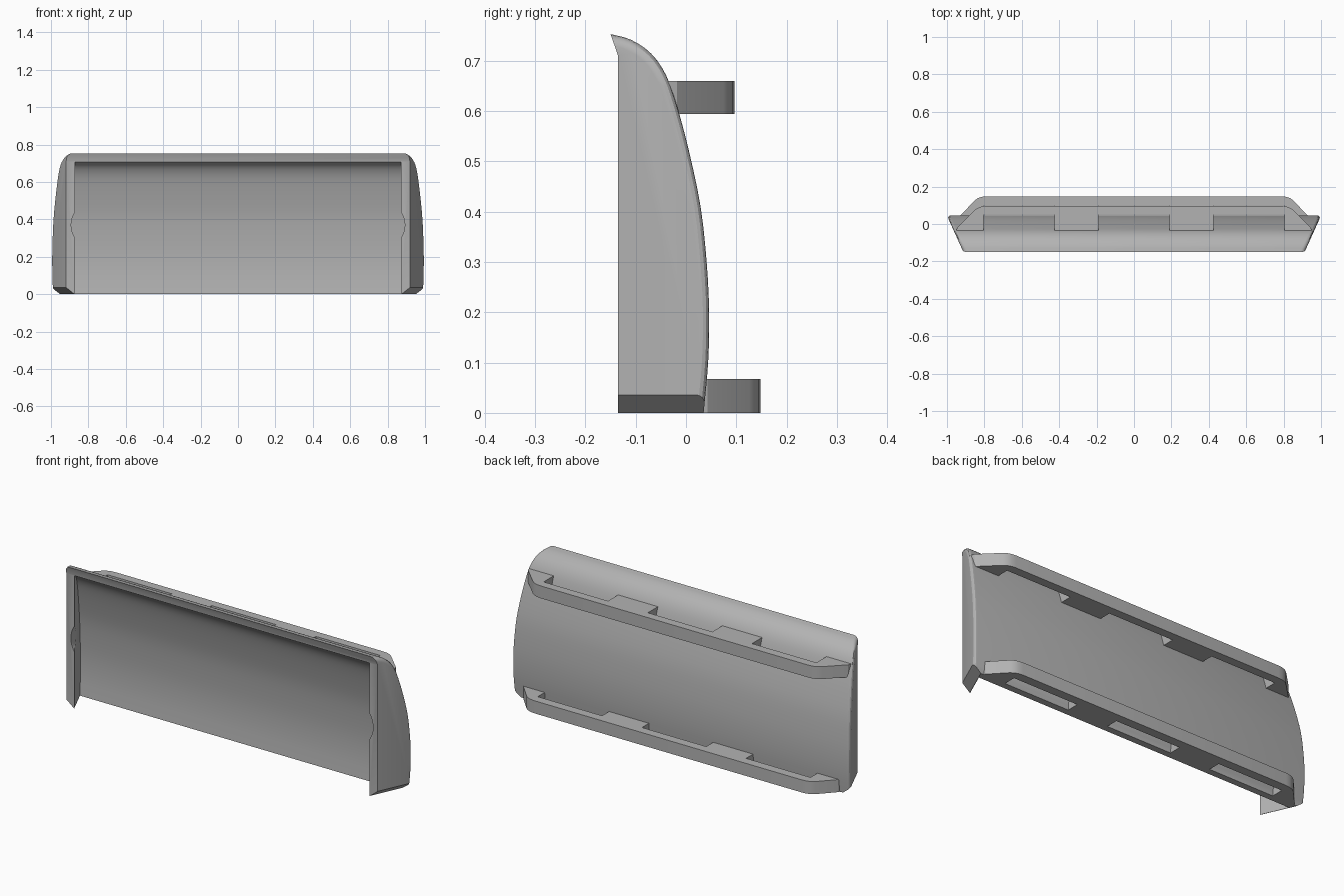
import bpy, bmesh, math
from mathutils import Vector

if "Cube" in bpy.data.objects:
    bpy.data.objects.remove(bpy.data.objects["Cube"], do_unlink=True)

grey = bpy.data.materials.new("plain grey")
grey.use_nodes = True
grey.diffuse_color = (0.45, 0.45, 0.45, 1)
grey.node_tree.nodes["Principled BSDF"].inputs["Base Color"].default_value = (0.45, 0.45, 0.45, 1)


def spline(pts, steps=3):
    """Smooth curve through a few points."""
    p = [Vector(q) for q in pts]
    p = [2 * p[0] - p[1]] + p + [2 * p[-1] - p[-2]]
    out = []
    for a, b, c, d in zip(p, p[1:], p[2:], p[3:]):
        for i in range(steps):
            t = i / steps
            out.append(0.5 * (2 * b + (c - a) * t + (2 * a - 5 * b + 4 * c - d) * t ** 2
                              + (3 * b - a - 3 * c + d) * t ** 3))
    return out + [p[-2]]


def prism(coords, direction):
    """Closed solid made by extruding a flat outline."""
    bm = bmesh.new()
    face = bm.faces.new([bm.verts.new(c) for c in coords])
    new = bmesh.ops.extrude_face_region(bm, geom=[face])["geom"]
    bmesh.ops.translate(bm, vec=direction, verts=[v for v in new if isinstance(v, bmesh.types.BMVert)])
    bmesh.ops.recalc_face_normals(bm, faces=bm.faces)
    return bm


def trim(bm, point, normal):
    """Cut away everything on the normal's side of a plane and close the hole."""
    geom = bm.verts[:] + bm.edges[:] + bm.faces[:]
    cut = bmesh.ops.bisect_plane(bm, geom=geom, plane_co=point, plane_no=normal, clear_outer=True)["geom_cut"]
    bmesh.ops.contextual_create(bm, geom=[e for e in cut if isinstance(e, bmesh.types.BMEdge)])
    bmesh.ops.recalc_face_normals(bm, faces=bm.faces)


def make_object(name, bm):
    mesh = bpy.data.meshes.new(name)
    bm.to_mesh(mesh)
    bm.free()
    obj = bpy.data.objects.new(name, mesh)
    bpy.context.collection.objects.link(obj)
    mesh.materials.append(grey)
    return obj


def subtract(obj, cutter):
    cutter.hide_render = True
    cutter.hide_set(True)
    mod = obj.modifiers.new("cut", "BOOLEAN")
    mod.object = cutter
    mod.operation = "DIFFERENCE"
    mod.solver = "EXACT"
    bpy.context.view_layer.objects.active = obj
    bpy.ops.object.modifier_apply(modifier=mod.name)
    bpy.data.objects.remove(cutter, do_unlink=True)


def smooth(obj, angle):
    bpy.ops.object.select_all(action="DESELECT")
    obj.select_set(True)
    bpy.context.view_layer.objects.active = obj
    bpy.ops.object.shade_smooth_by_angle(angle=math.radians(angle))


FRONT = -0.135
SLANT = 0.45     # how far the side walls flare out towards the back


def flared_body(profile, front_x):
    bm = prism([(-1.2, y, z) for y, z in profile], (2.4, 0, 0))
    for s in (1, -1):
        trim(bm, (s * front_x, FRONT, 0), (s, -SLANT, 0))
    return bm


# Curved shell: outer body with flared sides
outer = spline([(-0.15, 0.753), (-0.11, 0.742), (-0.07, 0.715), (-0.04, 0.672), (-0.018, 0.61),
                (0.006, 0.52), (0.029, 0.41), (0.041, 0.3), (0.046, 0.2), (0.044, 0.1), (0.035, 0)])
body = flared_body([tuple(p) for p in outer] + [(FRONT, 0), (FRONT, 0.71)], 0.919)

# Rounded edge where the sides meet the curved back
rim = []
for e in body.edges:
    normals = [abs(f.normal.x) for f in e.link_faces]
    back = [f for f in e.link_faces if abs(f.normal.x) < 0.01 and (f.normal.y > 0.05) and f.normal.z > -0.5]
    if max(normals) > 0.5 and back:
        rim.append(e)
bmesh.ops.bevel(body, geom=rim, offset=0.022, segments=4, profile=0.5, affect="EDGES", clamp_overlap=True)

# Slanted feet under the side walls
for s in (1, -1):
    trim(body, (s * 0.919, FRONT, 0.036), (s, -SLANT, -1.25))
shell = make_object("curved_shell", body)

# Hollow front
inner = spline([(-0.135, 0.708), (-0.1, 0.685), (-0.075, 0.65), (-0.055, 0.6), (-0.03, 0.51),
                (-0.008, 0.41), (0.005, 0.3), (0.011, 0.2), (0.009, 0.1), (0, 0)])
hollow = [tuple(p) for p in inner] + [(0, -0.1), (-0.3, -0.1), (-0.3, 0.708)]
subtract(shell, make_object("hollow_cutter", flared_body(hollow, 0.872)))

# Finger scallops in the front edges of the side walls
for s in (1, -1):
    ring = [(s * 0.77 + 0.122 * math.cos(a), -0.2, 0.37 + 0.122 * math.sin(a))
            for a in (math.tau * i / 48 for i in range(48))]
    subtract(shell, make_object("scallop_cutter", prism(ring, (0, 0.15, 0))))
smooth(shell, 28)


# Notched mounting rails on the back
def rail(name, front, slot, back, end, bottom, height):
    half = [(0.79, back), (0.815, back - 0.003), (0.835, back - 0.01), (0.852, back - 0.022),
            (end, front + 0.018), (end + 0.005, front), (0.805, front), (0.805, slot),
            (0.425, slot), (0.425, front), (0.19, front), (0.19, slot)]
    outline = half + [(-x, y) for x, y in reversed(half)]
    obj = make_object(name, prism([(x, y, bottom) for x, y in outline], (0, 0, height)))
    smooth(obj, 25)


rail("upper_rail", -0.036, 0.05, 0.096, 0.945, 0.594, 0.066)
rail("lower_rail", 0.025, 0.1, 0.148, 0.93, 0, 0.067)
